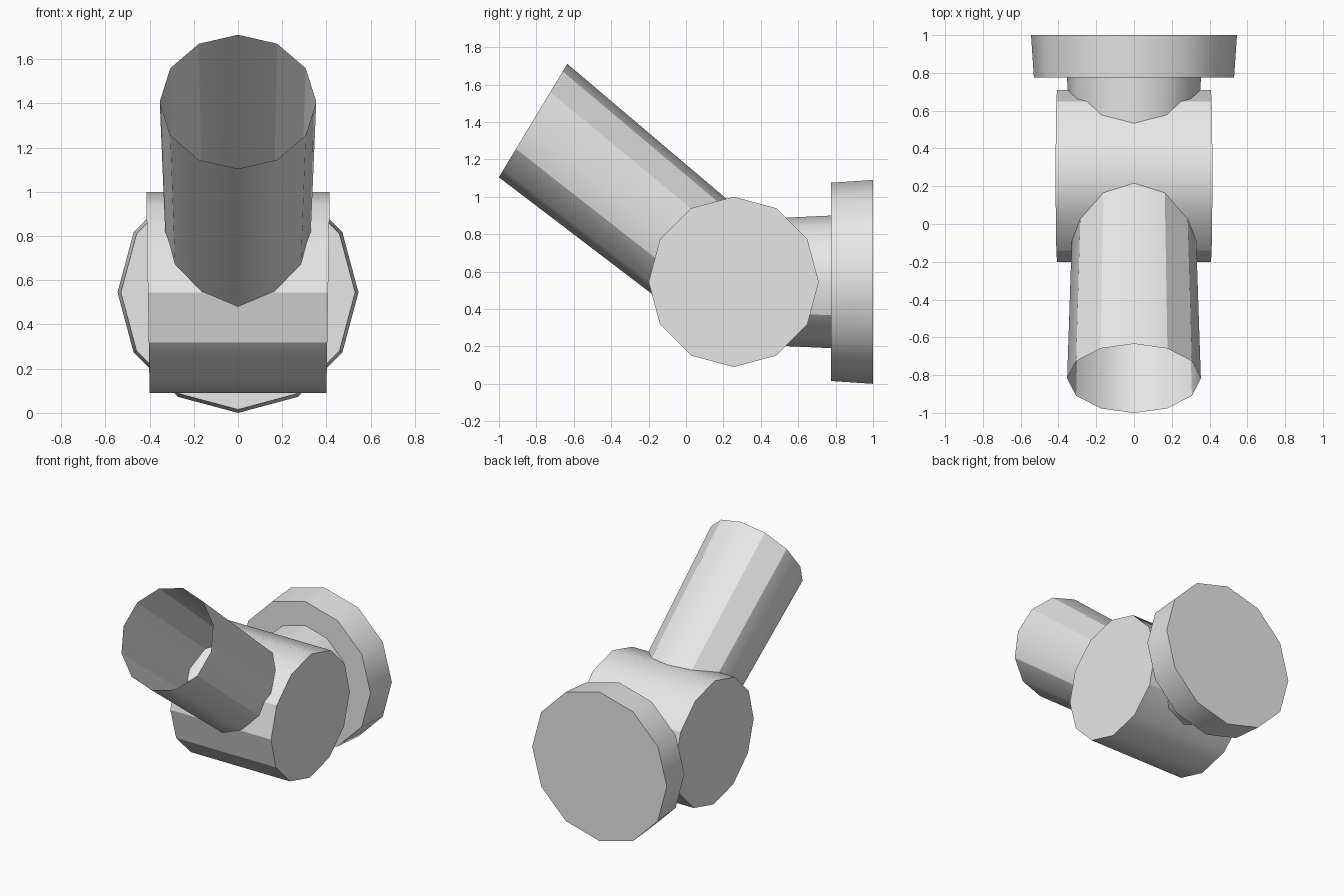
import bpy, bmesh, math
from mathutils import Vector

cube = bpy.data.objects.get("Cube")
if cube:
    bpy.data.objects.remove(cube)

grey = bpy.data.materials.new("plain_grey")
grey.use_nodes = True
grey.diffuse_color = (0.8, 0.8, 0.8, 1)
grey.node_tree.nodes["Principled BSDF"].inputs["Base Color"].default_value = (0.8, 0.8, 0.8, 1)

SIDES = 12
HUB = Vector((0, 0.255, 0.545))
X, Y, Z = Vector((1, 0, 0)), Vector((0, 1, 0)), Vector((0, 0, 1))


def ring(centre, u, v, radius):
    """Twelve points around a centre, first point along u, fourth along v."""
    steps = [math.tau * i / SIDES for i in range(SIDES)]
    return [centre + radius * (math.cos(a) * u + math.sin(a) * v) for a in steps]


def loft(name, start, end, creases=(), capped=True):
    """Join two rings; creases lists the lengthwise edges kept sharp."""
    bm = bmesh.new()
    a = [bm.verts.new(p) for p in start]
    b = [bm.verts.new(p) for p in end]
    for i in range(SIDES):
        j = (i + 1) % SIDES
        bm.faces.new((a[i], a[j], b[j], b[i])).smooth = True
    if capped:
        bm.faces.new(a)
        bm.faces.new(b)
        for i in range(SIDES):
            for loop in (a, b):
                bm.edges.get((loop[i], loop[i - 1])).smooth = False
    for i in creases:
        bm.edges.get((a[i], b[i])).smooth = False
    bmesh.ops.recalc_face_normals(bm, faces=bm.faces[:])
    mesh = bpy.data.meshes.new(name)
    bm.to_mesh(mesh)
    bm.free()
    mesh.materials.append(grey)
    obj = bpy.data.objects.new(name, mesh)
    bpy.context.collection.objects.link(obj)
    return obj


# Crosswise drum, slightly wider at the top
ends = [ring(HUB + s * 0.4075 * X, Y, Z + s * 0.0165 * X, 0.455) for s in (-1, 1)]
loft("barrel", *ends, creases=(0, 1, 5, 6, 7, 11))

# Neck running from the drum to the back plate
loft("neck", ring(HUB, X, Z, 0.33),
     ring(HUB + 0.53 * Y, X, Z, 0.355), creases=(7, 11))

# Round back plate
loft("back_plate", ring(HUB + 0.52 * Y, X, Z, 0.53),
     ring(HUB + 0.745 * Y, X, Z, 0.545))

# Open tube rising to the front, with a slanted mouth
slant = Vector((0, 0.517, 0.856))
mouth = Vector((0, -0.8175, 1.4075))
loft("tube", ring(HUB, X, slant, 0.318), ring(mouth, X, slant, 0.354),
     creases=(1, 2, 4, 5, 7, 11), capped=False)
